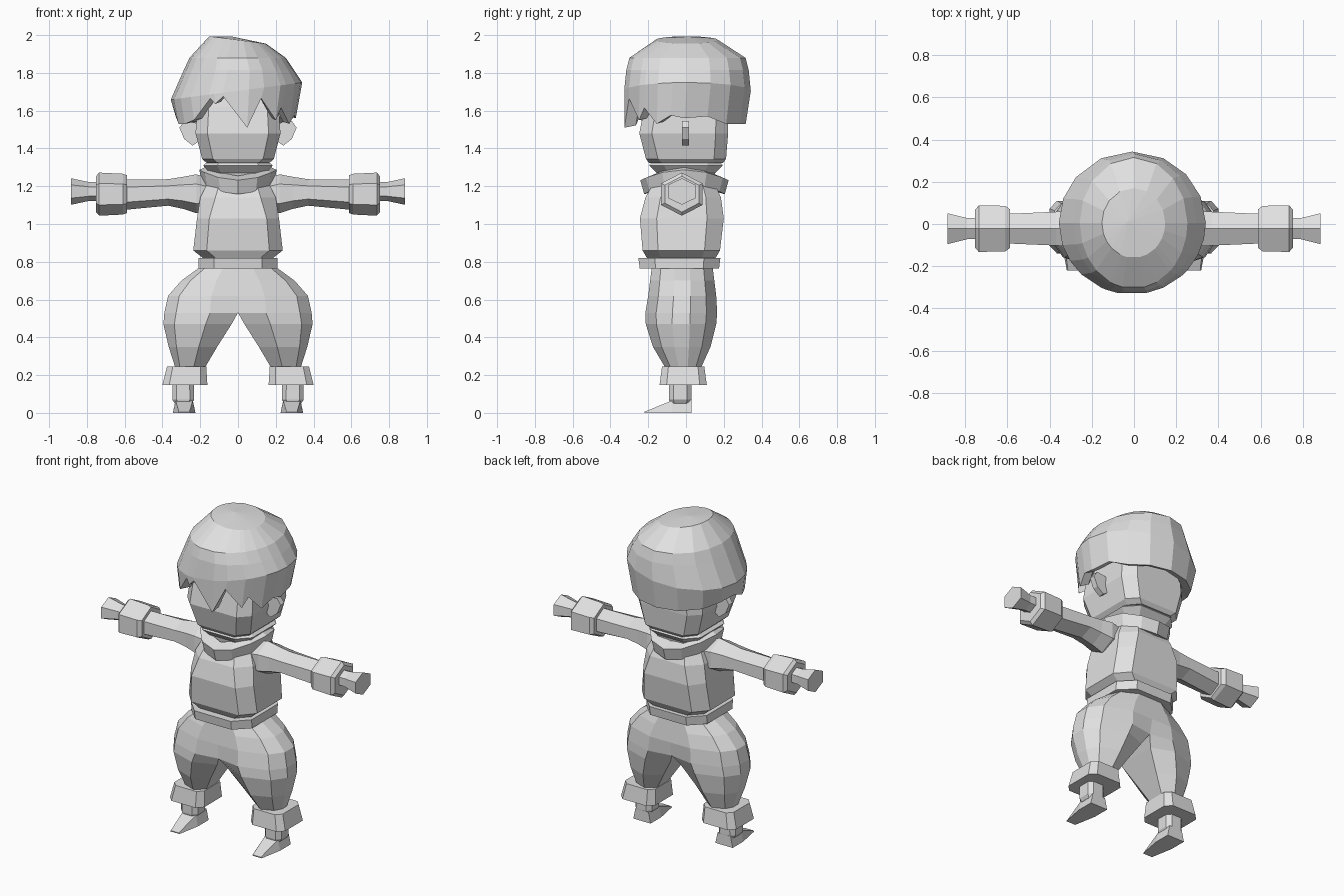
import bpy, bmesh, math

if "Cube" in bpy.data.objects:
    bpy.data.objects.remove(bpy.data.objects["Cube"])

grey = bpy.data.materials.new("plain_grey")
grey.diffuse_color = (0.75, 0.75, 0.75, 1)
grey.use_nodes = True
grey.node_tree.nodes["Principled BSDF"].inputs["Base Color"].default_value = grey.diffuse_color


def loft(name, rings, mirror=False, loop=False, open_centre=False, apex=None):
    """Skin a list of equal-length point rings into a flat-shaded object."""
    bm = bmesh.new()
    vs = [[bm.verts.new(p) for p in r] for r in rings]
    n = len(vs[0])
    pairs = list(zip(vs, vs[1:])) + ([(vs[-1], vs[0])] if loop else [])
    for a, b in pairs:
        for i in range(n):
            j = (i + 1) % n
            bm.faces.new((a[i], a[j], b[j], b[i]))
    if not loop:
        bm.faces.new(vs[-1])
        if apex:
            tip = bm.verts.new(apex)
            for i in range(n):
                bm.faces.new((vs[0][i], vs[0][(i + 1) % n], tip))
        else:
            bm.faces.new(vs[0])
    bmesh.ops.recalc_face_normals(bm, faces=bm.faces)
    if open_centre:  # drop the wall on the mirror plane
        inner = [f for f in bm.faces if all(abs(v.co.x) < 1e-4 for v in f.verts)]
        bmesh.ops.delete(bm, geom=inner, context='FACES')
    me = bpy.data.meshes.new(name)
    bm.to_mesh(me)
    bm.free()
    me.materials.append(grey)
    ob = bpy.data.objects.new(name, me)
    bpy.context.collection.objects.link(ob)
    if mirror:
        ob.modifiers.new("mirror", 'MIRROR').use_clip = True
    return ob


def octagon(z, rx, ry, cx=0, cy=0, k=0.6, kx=None):
    """Rectangle with cut corners, lying flat at height z."""
    m = kx or k
    pts = [(m, -1), (1, -k), (1, k), (m, 1), (-m, 1), (-1, k), (-1, -k), (-m, -1)]
    return [(cx + rx * x, cy + ry * y, z) for x, y in pts]


def hexagon(x, ry, rz, zc=1.158, cy=-0.022):
    """Point-up hexagon facing along x."""
    return [(x, cy + ry * math.sin(a) / 0.866, zc + rz * math.cos(a))
            for a in (math.radians(60 * i) for i in range(6))]


# Torso and belt
loft("torso", [octagon(0.80, .16, .17, cy=-.025),
               octagon(0.86, .237, .205, cy=-.025, kx=.7),
               octagon(1.03, .217, .222, cy=-.022, kx=.7),
               octagon(1.14, .2, .2, cy=-.015),
               octagon(1.22, .16, .16, cy=-.01),
               octagon(1.27, .12, .13)])
loft("belt", [octagon(0.765, .21, .21, cy=-.035),
              octagon(0.82, .21, .217, cy=-.035)])

# Neck and draped scarf, dipping at front and back
loft("neck", [octagon(1.18, .14, .14), octagon(1.27, .15, .155),
              octagon(1.31, .185, .195), octagon(1.33, .16, .18)])


def scarf_ring(rx, ry, z):
    ring = []
    for i in range(12):
        a = math.radians(30 * i)
        ring.append((rx * math.cos(a), -.008 + ry * math.sin(a),
                     z + .055 * math.cos(a) ** 2))
    return ring


loft("scarf", [scarf_ring(.12, .13, 1.18), scarf_ring(.19, .213, 1.158),
               scarf_ring(.205, .234, 1.232), scarf_ring(.15, .165, 1.255)], loop=True)

# Arms, sleeve cuffs and hands
loft("arms", [hexagon(.12, .08, .08, 1.15), hexagon(.22, .095, .103, 1.16),
              hexagon(.29, .085, .085, 1.165), hexagon(.37, .08, .07, 1.167),
              hexagon(.60, .07, .08, 1.155)], mirror=True)
loft("sleeve_cuffs", [hexagon(.588, .092, .1), hexagon(.61, .108, .108),
                      hexagon(.735, .11, .114), hexagon(.752, .09, .095)], mirror=True)
loft("hands", [hexagon(.74, .05, .05, 1.172), hexagon(.79, .05, .05, 1.172),
               hexagon(.883, .073, .07, 1.172)], mirror=True)


# Baggy trousers: half a body, mirrored and joined above the crotch
def trouser_ring(z, xi, xo, yf, yb, k):
    cy, h, w = (yf + yb) / 2, (yb - yf) / 2, xo - xi
    prof = [(0, -k), (.38, -1), (.84, -.7), (1, -.25),
            (1, .25), (.84, .7), (.38, 1), (0, k)]
    return [(xi + w * t, cy + h * s, z) for t, s in prof]


loft("trousers", [trouser_ring(*r) for r in (
    (.78, 0, .19, -.18, .14, 1), (.70, 0, .30, -.19, .15, 1),
    (.62, 0, .37, -.20, .16, 1), (.53, 0, .39, -.215, .165, .88),
    (.47, .034, .395, -.213, .16, .7), (.35, .11, .367, -.175, .13, .58),
    (.24, .175, .332, -.11, .08, .55))], mirror=True, open_centre=True)

# Trouser cuffs, ankles and wedge shoes
loft("trouser_cuffs", [octagon(.245, .104, .112, .272, -.015, .7),
                       octagon(.148, .119, .125, .281, -.015, .7)], mirror=True)
loft("ankles", [octagon(.2, .057, .06, .29, -.03),
                octagon(.07, .058, .06, .29, -.03),
                octagon(.05, .045, .055, .29, -.03)], mirror=True)
loft("shoes", [[(.285 - w, y, 0), (.285 + w, y, 0), (.285 + t, y, z), (.285 - t, y, z)]
               for y, w, t, z in ((.03, .06, .045, .068), (-.075, .06, .045, .065),
                                  (-.22, .033, .028, .006))], mirror=True)

# Head and ears
loft("head", [octagon(1.322, .165, .195, k=.65), octagon(1.345, .19, .212, k=.7),
              octagon(1.48, .225, .235, cy=-.012, k=.72),
              octagon(1.62, .215, .22, k=.72), octagon(1.80, .16, .17)])
ear = [(.19, 1.45), (.24, 1.415), (.285, 1.45), (.31, 1.51), (.285, 1.545), (.19, 1.53)]
loft("ears", [[(x, y, z) for x, z in ear] for y in (-.02, .016)], mirror=True)

# Hair cap: angle (front is 270) and height of each lock tip or notch
fringe = [(0, 1.56), (22, 1.57), (43, 1.53), (65, 1.53), (90, 1.53), (115, 1.53),
          (140, 1.54), (160, 1.56), (180, 1.57), (198, 1.53), (212, 1.53), (226, 1.55),
          (245, 1.665), (250, 1.635), (258, 1.675), (281, 1.51), (295, 1.665),
          (312, 1.55), (319, 1.615), (333, 1.53), (347, 1.575)]


def hair_ring(rx, ry, z=None, lift=0, cx=-.01, cy=.005, tilt=0):
    ring = []
    for deg, tip in fringe:
        a = math.radians(deg)
        x = cx + rx * math.cos(a)
        ring.append((x, cy + ry * math.sin(a), (z or tip) + lift + tilt * x))
    return ring


loft("hair", [hair_ring(.15, .165, 1.974, cx=-.002, tilt=-.13),
              hair_ring(.255, .31, 1.88, cx=-.002),
              hair_ring(.292, .327, 1.815, cx=.005),
              hair_ring(.348, .338, 1.705, cx=-.008, tilt=.13),
              hair_ring(.318, .324, cx=-.012, cy=-.008),
              hair_ring(.265, .275, lift=.012, cx=0),
              hair_ring(.2, .2, 1.73, cx=0)], apex=(-.03, .01, 1.992))
